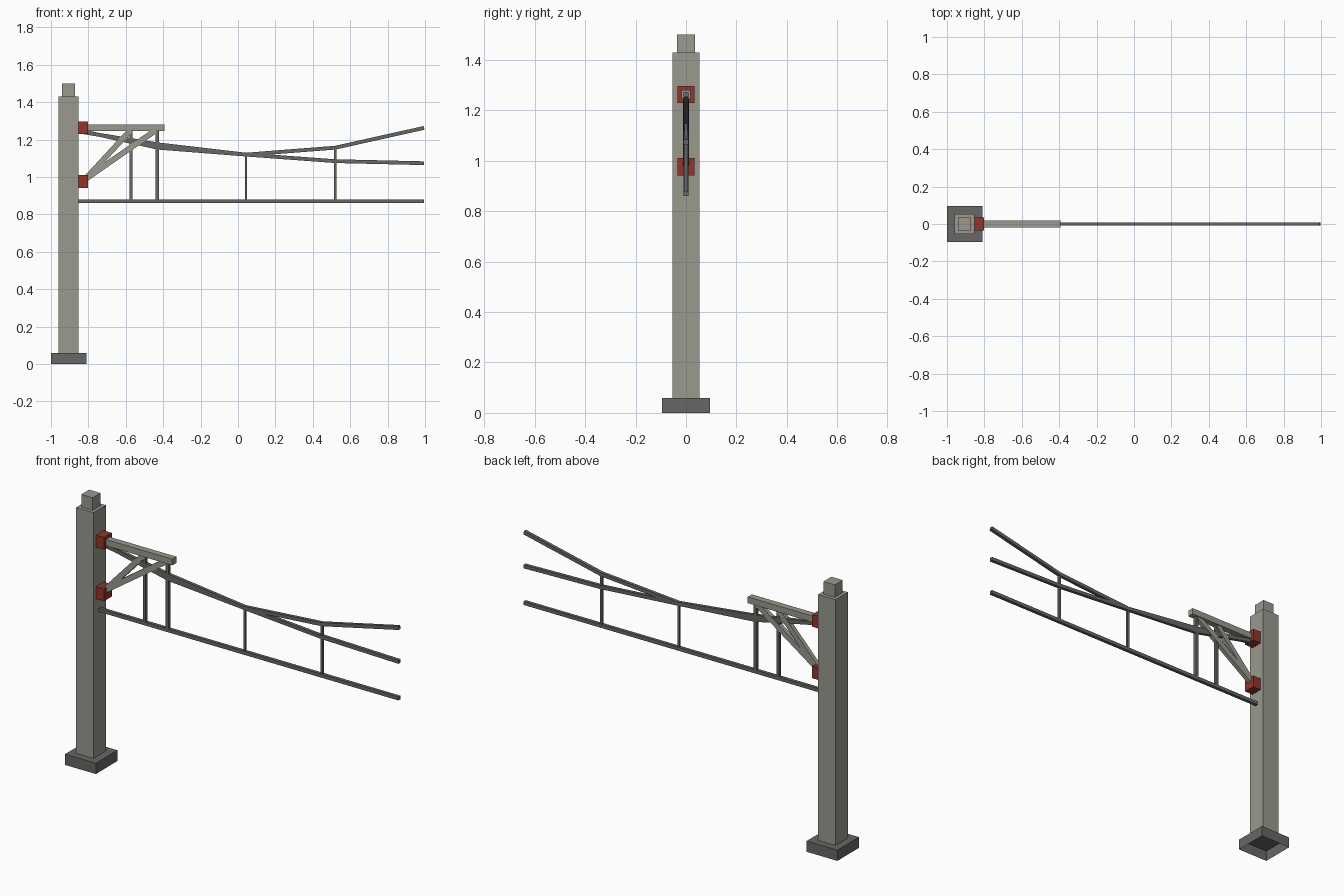
import bpy, bmesh
from mathutils import Vector

if "Cube" in bpy.data.objects:
    bpy.data.objects.remove(bpy.data.objects["Cube"])


def material(name, rgb):
    m = bpy.data.materials.new(name)
    m.diffuse_color = (*rgb, 1)
    m.use_nodes = True
    m.node_tree.nodes["Principled BSDF"].inputs["Base Color"].default_value = m.diffuse_color
    return m


CONCRETE = material("light_grey", (0.32, 0.32, 0.275))
DARK = material("dark_grey", (0.135, 0.135, 0.13))
RED = material("dull_red", (0.29, 0.035, 0.024))


def finish(name, bm, mat):
    bmesh.ops.recalc_face_normals(bm, faces=bm.faces)
    me = bpy.data.meshes.new(name)
    bm.to_mesh(me)
    bm.free()
    me.materials.append(mat)
    ob = bpy.data.objects.new(name, me)
    bpy.context.collection.objects.link(ob)
    return ob


def box(name, x, y, z, mat, open_bottom=False):
    """Box from (min, max) ranges in x and z and a half width in y."""
    bm = bmesh.new()
    bmesh.ops.create_cube(bm, size=1)
    for v in bm.verts:
        v.co = (x[v.co.x > 0], y if v.co.y > 0 else -y, z[v.co.z > 0])
    if open_bottom:
        bm.normal_update()
        bottom = [f for f in bm.faces if f.normal.z < -0.9]
        bmesh.ops.delete(bm, geom=bottom, context='FACES_ONLY')
    return finish(name, bm, mat)


def beam(name, path, half_y, half_t, mat):
    """Rectangular bar swept along (x, z) points in the y = 0 plane."""
    pts = [Vector((p[0], 0, p[1])) for p in path]
    bm = bmesh.new()
    rings = []
    for i, p in enumerate(pts):
        d = (pts[min(i + 1, len(pts) - 1)] - pts[max(i - 1, 0)]).normalized()
        n = Vector((-d.z, 0, d.x)) * half_t
        s = Vector((0, half_y, 0))
        rings.append([bm.verts.new(p + o) for o in (n + s, n - s, -n - s, s - n)])
    for a, b in zip(rings, rings[1:]):
        for k in range(4):
            j = (k + 1) % 4
            bm.faces.new((a[k], a[j], b[j], b[k]))
    bm.faces.new(rings[0])
    bm.faces.new(rings[-1])
    return finish(name, bm, mat)


# Mast: hollow footing, square column and cap
box("footing", (-1.0, -0.81), 0.095, (0, 0.06), DARK, open_bottom=True)
box("column", (-0.96, -0.853), 0.054, (0.06, 1.43), CONCRETE)
box("column_cap", (-0.942, -0.872), 0.035, (1.43, 1.5), CONCRETE)

# Red mounting blocks
for label, z in (("upper", 1.263), ("lower", 0.976)):
    box(label + "_bracket", (-0.855, -0.802), 0.034, (z - 0.034, z + 0.034), RED)

# Cantilever arm with two diagonal braces
box("arm", (-0.805, -0.393), 0.018, (1.245, 1.28), CONCRETE)
for i, x in enumerate((-0.575, -0.44)):
    beam(f"brace_{i}", [(-0.815, 0.99), (x, 1.25)], 0.012, 0.015, CONCRETE)

# Overhead wires
beam("contact_wire", [(-0.855, 0.87), (0.995, 0.87)], 0.009, 0.01, DARK)
beam("rising_wire", [(-0.83, 1.245), (-0.43, 1.157), (0.043, 1.12),
                     (0.52, 1.157), (0.995, 1.263)], 0.009, 0.01, DARK)
beam("level_wire", [(-0.83, 1.24), (-0.43, 1.175), (0.043, 1.12),
                    (0.52, 1.085), (0.995, 1.074)], 0.009, 0.01, DARK)

# Droppers: two thick ones from the arm, two thin ones from the wires
for i, (x, top, w) in enumerate(((-0.572, 1.247, 0.009), (-0.432, 1.247, 0.009),
                                 (0.043, 1.12, 0.006), (0.52, 1.157, 0.006))):
    box(f"dropper_{i}", (x - w, x + w), w, (0.87, top), DARK)
